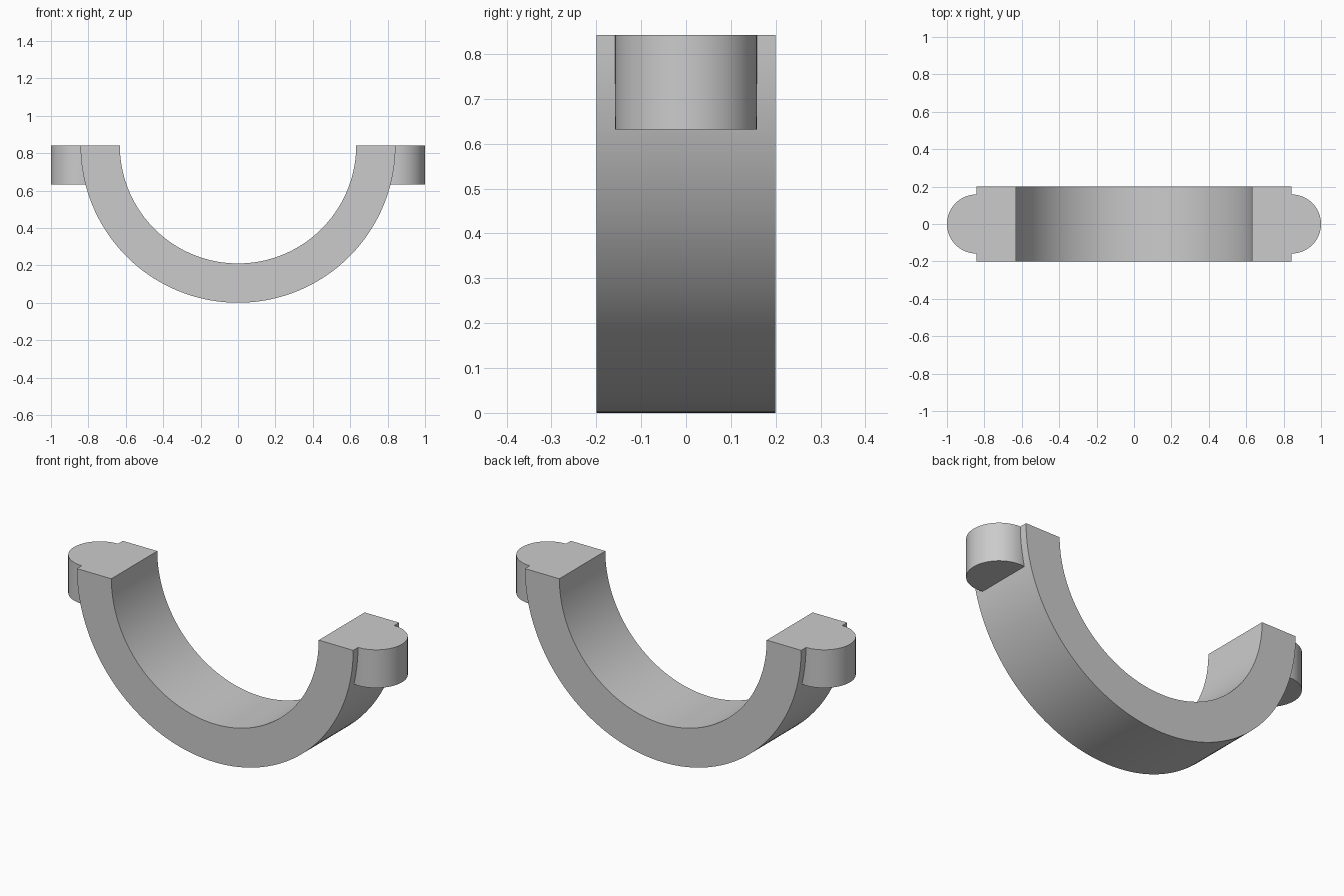
import bpy, bmesh
from math import pi, sin, cos, radians

if "Cube" in bpy.data.objects:
    bpy.data.objects.remove(bpy.data.objects["Cube"])

R_OUT, R_IN, HALF_W = 0.842, 0.632, 0.2   # half ring
LUG_R, LUG_H = 0.158, 0.21                # round end lugs
SEG = 72


def arc(r, a0, a1, n):
    return [(r * cos(a0 + (a1 - a0) * i / n), r * sin(a0 + (a1 - a0) * i / n))
            for i in range(n + 1)]


def prism(name, points, offset):
    """Extrude a closed 3D outline along an offset vector."""
    bm = bmesh.new()
    face = bm.faces.new([bm.verts.new(p) for p in points])
    new = bmesh.ops.extrude_face_region(bm, geom=[face], use_keep_orig=True)["geom"]
    bmesh.ops.translate(bm, vec=offset,
                        verts=[v for v in new if isinstance(v, bmesh.types.BMVert)])
    bmesh.ops.recalc_face_normals(bm, faces=bm.faces)
    mesh = bpy.data.meshes.new(name)
    bm.to_mesh(mesh)
    bm.free()
    obj = bpy.data.objects.new(name, mesh)
    bpy.context.collection.objects.link(obj)
    return obj


# Half ring cradle
outline = arc(R_OUT, pi, 2 * pi, SEG) + arc(R_IN, 2 * pi, pi, SEG)
cradle = prism("half_ring_cradle",
               [(x, -HALF_W, R_OUT + z) for x, z in outline], (0, 2 * HALF_W, 0))
bpy.context.view_layer.objects.active = cradle
cradle.select_set(True)

# Round lugs fused onto both ends, flush with the top
for side in (-1, 1):
    circle = arc(LUG_R, 0, 2 * pi, 64)[:-1]
    lug = prism("end_lug", [(side * R_OUT + x, y, R_OUT - LUG_H) for x, y in circle],
                (0, 0, LUG_H))
    mod = cradle.modifiers.new("fuse_lug", 'BOOLEAN')
    mod.operation = 'UNION'
    mod.solver = 'EXACT'
    mod.object = lug
    bpy.ops.object.modifier_apply(modifier=mod.name)
    bpy.data.objects.remove(lug)

bpy.ops.object.shade_smooth_by_angle(angle=radians(30))
